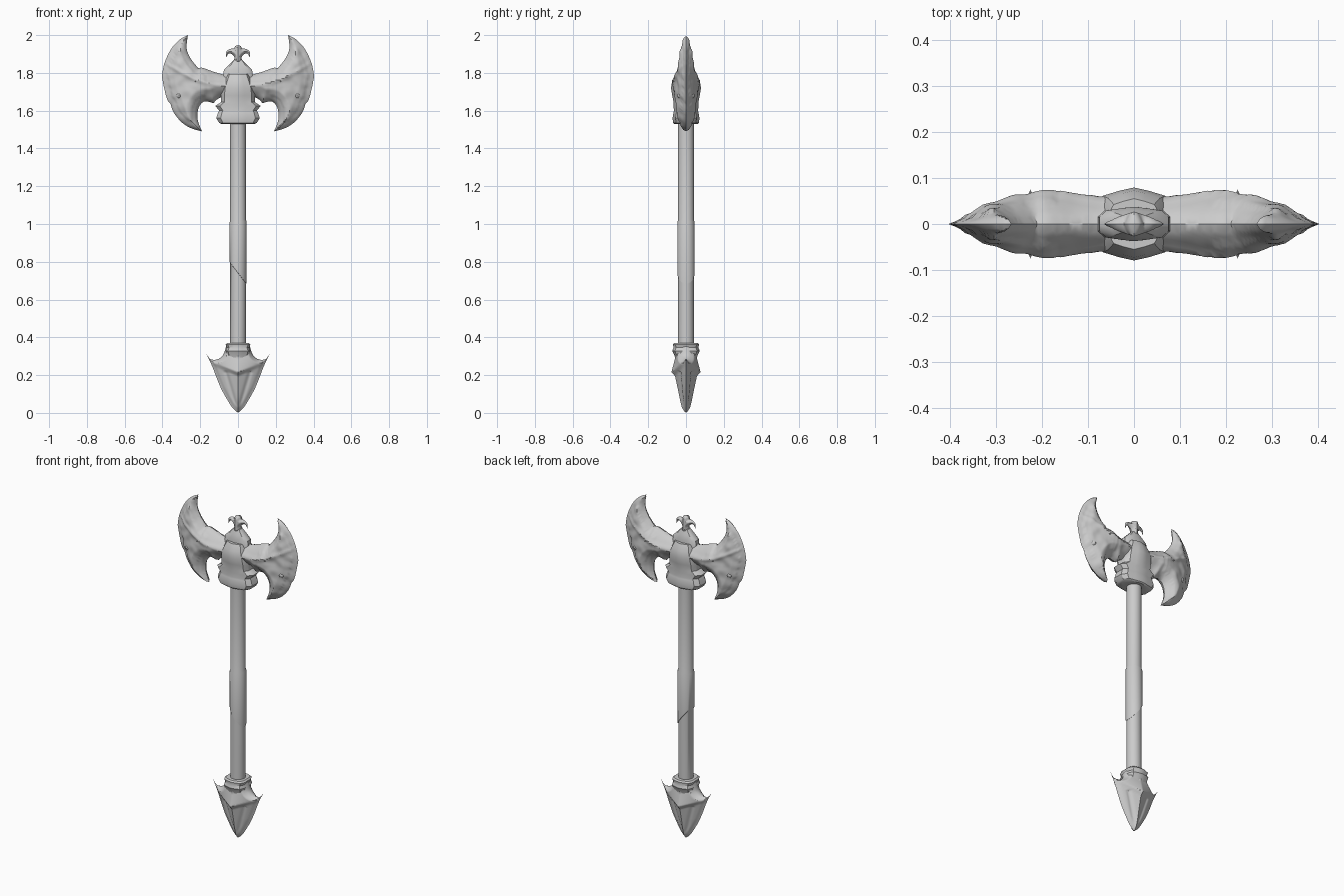
import bpy, bmesh, math
from mathutils import Vector, geometry, noise

if "Cube" in bpy.data.objects:
    bpy.data.objects.remove(bpy.data.objects["Cube"])


def finish(name, bm):
    bmesh.ops.recalc_face_normals(bm, faces=bm.faces)
    me = bpy.data.meshes.new(name)
    bm.to_mesh(me)
    bm.free()
    ob = bpy.data.objects.new(name, me)
    bpy.context.collection.objects.link(ob)
    return ob


def lerp(table, t):
    """Piecewise linear lookup."""
    if t <= table[0][0]:
        return table[0][1]
    for (a, va), (b, vb) in zip(table, table[1:]):
        if t <= b:
            return va + (vb - va) * (t - a) / (b - a)
    return table[-1][1]


def outline(runs, n=6):
    """Smooth runs joined at sharp corners (bottom to top), mirrored across x = 0."""
    pts = []
    for run in runs:
        p = [Vector(q) for q in run]
        p = [p[0]] + p + [p[-1]]
        for i in range(1, len(p) - 2):
            a, b, c, d = p[i - 1:i + 3]
            for k in range(n):
                t = k / n
                pts.append(0.5 * (2 * b + (c - a) * t + (2 * a - 5 * b + 4 * c - d) * t * t
                                  + (3 * b - a - 3 * c + d) * t ** 3))
    pts.append(Vector(runs[-1][-1]))
    return pts + [Vector((-q.x, q.y)) for q in reversed(pts[1:-1])]


def edge_distance(p, poly):
    """Distance to the outline, negative outside."""
    inside, best = False, 9.0
    for a, b in zip(poly, poly[1:] + poly[:1]):
        if (a.y > p.y) != (b.y > p.y) and p.x < (b.x - a.x) * (p.y - a.y) / (b.y - a.y) + a.x:
            inside = not inside
        e = b - a
        t = max(0, min(1, (p - a).dot(e) / max(e.length_squared, 1e-12)))
        best = min(best, (p - a - e * t).length)
    return best if inside else -best


def lens_plate(name, poly, step, height):
    """Fill an outline and swell it on both faces by height(x, z, d)."""
    n = len(poly)
    zs = [p.y for p in poly]
    nx = int(max(p.x for p in poly) / step) + 1
    pts, dist = list(poly), [0.0] * n
    for j in range(int((max(zs) - min(zs)) / step) + 1):
        for i in range(-nx, nx + 1):
            p = Vector((i * step, min(zs) + j * step))
            d = edge_distance(p, poly)
            if d > step * 0.4:
                pts.append(p)
                dist.append(d)
    out = geometry.delaunay_2d_cdt(pts, [], [list(range(n))], 1, 1e-6)
    bm = bmesh.new()
    front, back = [], []
    for v, orig in zip(out[0], out[3]):
        d = dist[orig[0]] if orig else 0.0
        h = max(0.001, height(abs(v.x), v.y, d)) if d > 0 else 0
        front.append(bm.verts.new((v.x, -h, v.y)))
        back.append(bm.verts.new((v.x, h, v.y)) if h else front[-1])
    for f in out[2]:
        bm.faces.new([front[i] for i in f])
        b = [back[i] for i in reversed(f)]
        if set(b) != {front[i] for i in f}:
            bm.faces.new(b)
    return finish(name, bm)


def loft(name, rings):
    """Skin closed rings of equal length and cap the ends."""
    bm = bmesh.new()
    vs = [[bm.verts.new(p) for p in r] for r in rings]
    for a, b in zip(vs, vs[1:]):
        for i in range(len(a)):
            j = (i + 1) % len(a)
            bm.faces.new((a[i], a[j], b[j], b[i]))
    bm.faces.new(vs[0])
    bm.faces.new(vs[-1])
    return finish(name, bm)


def prow_ring(z, hx, hy, peak=1.1):
    """Chamfered block section with a raised centre ridge front and back."""
    q = [(1, 0), (1, .45), (.8, .85), (.38, 1), (0, peak)]
    half = q + [(-x, y) for x, y in reversed(q[:-1])]
    full = half + [(x, -y) for x, y in reversed(half[1:-1])]
    return [(x * hx, y * hy, z) for x, y in full]


def round_ring(z, r, tilt=0, n=24):
    a = [2 * math.pi * i / n for i in range(n)]
    return [(r * math.cos(t), r * math.sin(t), z + tilt * r * math.cos(t)) for t in a]


# double axe head
head = outline([
    [(0, 1.665), (.09, 1.67), (.13, 1.64)],
    [(.13, 1.64), (.18, 1.648), (.21, 1.61), (.213, 1.55), (.19, 1.49)],
    [(.19, 1.49), (.25, 1.508), (.30, 1.54), (.34, 1.59), (.357, 1.635)],
    [(.357, 1.635), (.375, 1.66), (.39, 1.715), (.403, 1.78)],
    [(.403, 1.78), (.39, 1.85), (.355, 1.925), (.31, 1.975), (.265, 2.0)],
    [(.265, 2.0), (.272, 1.93), (.25, 1.875), (.21, 1.825)],
    [(.21, 1.825), (.185, 1.826), (.12, 1.803), (.06, 1.79), (0, 1.797)]])
thick = [(0, .068), (.05, .065), (.2, .065), (.25, .055), (.3, .041), (.35, .025), (.4, .008)]


def head_height(x, z, d):
    h = lerp(thick, x) * min(1, d / .065) ** .6
    mask = min(1, d / .03)
    h += .006 * mask * noise.noise(Vector((x * 22, z * 22, 3)))
    if x > .17 and d > .032:                       # step behind the cutting bevel
        h += .004
    rib = 1.745 + .9 * max(0, x - .14) ** 1.5      # rib along the arms
    return h + .006 * mask * math.exp(-((z - rib) / .012) ** 2)


lens_plate("axe_head", head, .008, head_height)

# studs set through the blades
for side in (-1, 1):
    for label, x, z, seg, rings, s in (("round_stud", .312, 1.68, 16, 10, (.022, .046, .022)),
                                       ("diamond_stud", .225, 1.755, 4, 2, (.032, .075, .018))):
        bm = bmesh.new()
        bmesh.ops.create_uvsphere(bm, u_segments=seg, v_segments=rings, radius=1)
        bmesh.ops.scale(bm, vec=s, verts=bm.verts)
        bmesh.ops.translate(bm, vec=(side * x, 0, z), verts=bm.verts)
        finish(label, bm)

# socket holding the head
loft("head_socket", [prow_ring(*s) for s in (
    (1.53, .088, .056), (1.536, .1, .062), (1.56, .115, .065), (1.59, .106, .06),
    (1.6, .1, .058), (1.625, .12, .06), (1.645, .09, .06), (1.68, .09, .066),
    (1.72, .085, .072), (1.76, .07, .066), (1.795, .055, .05))])

# crown block and finial
loft("crown_block", [prow_ring(*s) for s in (
    (1.77, .08, .034), (1.815, .075, .034), (1.84, .05, .028), (1.87, .022, .018))])
finial = outline([
    [(0, 1.85), (.024, 1.855)],
    [(.024, 1.855), (.02, 1.885), (.038, 1.902), (.052, 1.9), (.062, 1.882)],
    [(.062, 1.882), (.064, 1.908), (.045, 1.926), (.022, 1.928)],
    [(.022, 1.928), (.014, 1.942), (0, 1.947)]])
lens_plate("finial", finial, .004,
           lambda x, z, d: .027 * (1 - x / .08) * min(1, d / .012) ** .7)

# shaft with a slanted leather wrap
loft("shaft", [round_ring(*s) for s in (
    (.3, .042), (.74, .042, -1.3), (.742, .0455, -1.3), (1.01, .0455, .1),
    (1.02, .042, .1), (1.56, .042))])

# pommel spike with swept barbs
spike = outline([
    [(0, 0), (.03, .028), (.06, .075), (.09, .13), (.115, .19), (.138, .25), (.17, .315)],
    [(.17, .315), (.145, .285), (.11, .283), (.08, .305), (.065, .345)],
    [(.065, .345), (.055, .358), (0, .36)]])
width = [(0, .005), (.028, .03), (.075, .06), (.13, .09), (.19, .115), (.25, .14), (.32, .172)]
depth = [(-.03, .015), (0, .018), (.06, .03), (.12, .042), (.195, .058), (.215, .077),
         (.25, .068), (.29, .058), (.33, .066)]


def spike_height(x, z, d):
    t = max(0, 1 - x / lerp(width, z))
    groove = .006 * math.exp(-((x - .3 * z) / .01) ** 2) if z < .22 else 0
    return lerp(depth, z - .4 * x) * t ** .7 * min(1, d / .02) ** .6 - groove * min(1, d / .03)


lens_plate("pommel_spike", spike, .006, spike_height)
loft("pommel_collar", [prow_ring(z, a, b, 1.06) for z, a, b in (
    (.25, .05, .045), (.3, .058, .055), (.328, .066, .069), (.345, .06, .062),
    (.362, .066, .065), (.37, .058, .058))])

# smooth shading with crisp edges
bpy.ops.object.select_all(action='SELECT')
bpy.context.view_layer.objects.active = bpy.data.objects["axe_head"]
bpy.ops.object.shade_smooth_by_angle(angle=math.radians(35))
